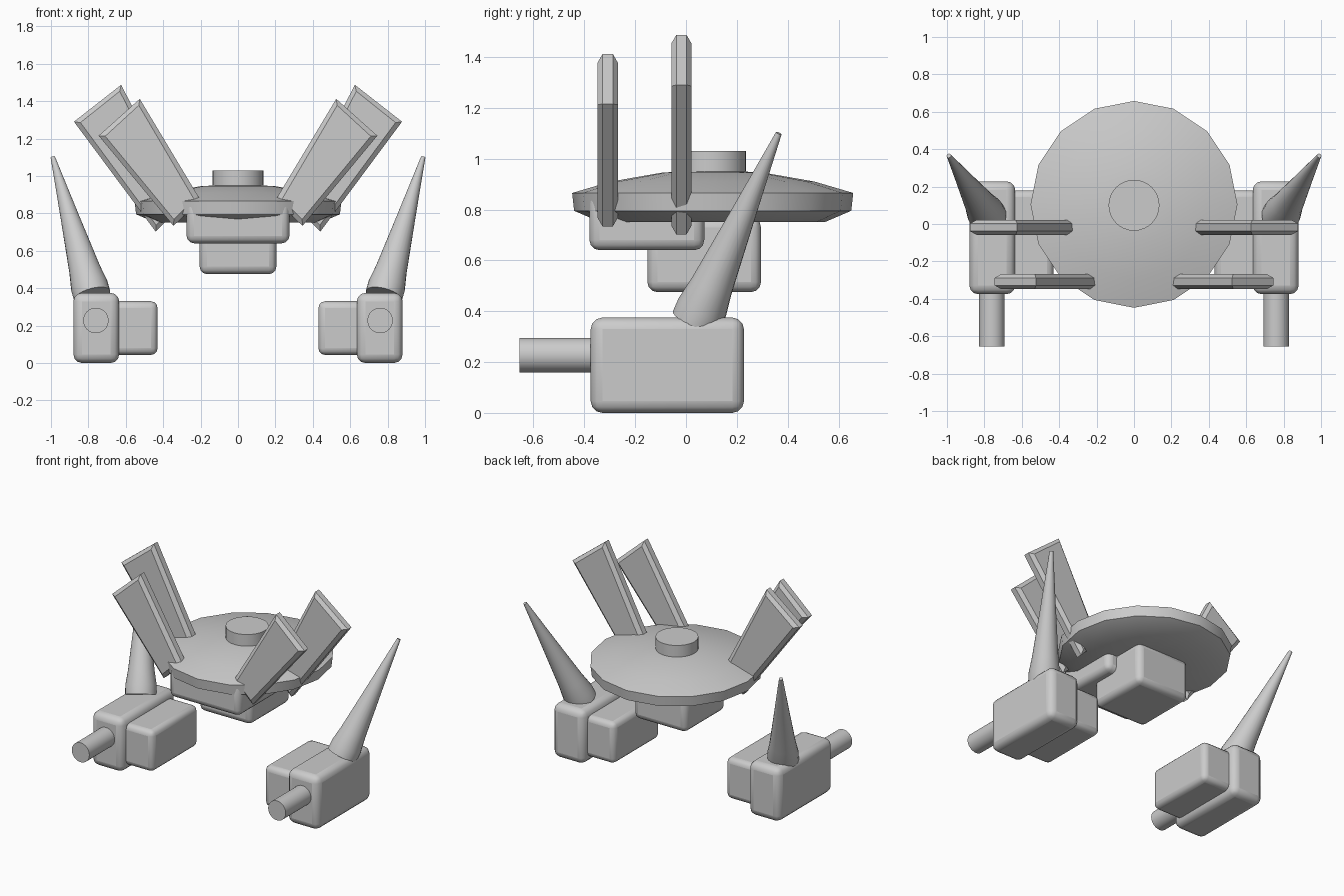
import bpy, bmesh, math
from mathutils import Vector

if "Cube" in bpy.data.objects:
    bpy.data.objects.remove(bpy.data.objects["Cube"], do_unlink=True)

grey = bpy.data.materials.new("plain_grey")
grey.use_nodes = True
grey.diffuse_color = (0.6, 0.6, 0.6, 1)
grey.node_tree.nodes["Principled BSDF"].inputs["Base Color"].default_value = (0.6, 0.6, 0.6, 1)


def finish(name, bm, mirrored=False, bevel=0, smooth=35):
    """Turn a bmesh into an object, with optional bevel and left/right mirror."""
    bmesh.ops.recalc_face_normals(bm, faces=bm.faces)
    mesh = bpy.data.meshes.new(name)
    bm.to_mesh(mesh)
    bm.free()
    mesh.materials.append(grey)
    obj = bpy.data.objects.new(name, mesh)
    bpy.context.collection.objects.link(obj)
    if bevel:
        mod = obj.modifiers.new("rounded_edges", 'BEVEL')
        mod.width, mod.segments = bevel, 3
    if mirrored:
        obj.modifiers.new("other_side", 'MIRROR')
    if smooth:
        bpy.ops.object.select_all(action='DESELECT')
        obj.select_set(True)
        bpy.context.view_layer.objects.active = obj
        bpy.ops.object.shade_smooth_by_angle(angle=math.radians(smooth))
    return obj


def box(name, low, high, bevel, mirrored=False):
    bm = bmesh.new()
    bmesh.ops.create_cube(bm, size=1)
    low, high = Vector(low), Vector(high)
    for v in bm.verts:
        v.co = (low + high) / 2 + v.co * (high - low)
    finish(name, bm, mirrored, bevel)


def lathe(name, base, axis, profile, sides, mirrored=False, smooth=35):
    """Rings of (radius, distance) around an axis from base, closed at both ends."""
    bm = bmesh.new()
    turn = Vector((0, 0, 1)).rotation_difference(Vector(axis))
    rings = []
    for r, d in profile:
        ring = []
        for i in range(sides):
            a = math.tau * i / sides
            ring.append(bm.verts.new(Vector(base) + turn @ Vector((r * math.cos(a), r * math.sin(a), d))))
        rings.append(ring)
    for a, b in zip(rings, rings[1:]):
        for i in range(sides):
            j = (i + 1) % sides
            bm.faces.new((a[i], a[j], b[j], b[i]))
    bm.faces.new(rings[0])
    bm.faces.new(rings[-1])
    finish(name, bm, mirrored, smooth=smooth)


def blade(name, outline, y):
    """Flat plate from an x/z outline, chamfered on both faces."""
    bm = bmesh.new()
    front, back = ([bm.verts.new((x, y + s * 0.02, z)) for x, z in outline] for s in (-1, 1))
    plates = [bm.faces.new(front), bm.faces.new(back[::-1])]
    for i in range(len(outline)):
        j = (i + 1) % len(outline)
        bm.faces.new((front[i], back[i], back[j], front[j]))
    bmesh.ops.recalc_face_normals(bm, faces=bm.faces)
    bmesh.ops.inset_individual(bm, faces=plates, thickness=0.035, depth=0.02)
    finish(name, bm, True, smooth=0)


# Saucer hull with its cap
lathe("saucer_hull", (0, 0.105, 0), (0, 0, 1),
      [(0.2, 0.75), (0.44, 0.75), (0.545, 0.795), (0.553, 0.865),
       (0.4, 0.91), (0.2, 0.945), (0.08, 0.952)], 16)
lathe("hull_cap", (0, 0.1, 0.9), (0, 0, 1), [(0.136, 0), (0.136, 0.13)], 32)

# Boxes under the hull
box("upper_belly_box", (-0.275, -0.38, 0.64), (0.275, 0.072, 0.87), 0.04)
box("lower_belly_box", (-0.205, -0.152, 0.475), (0.205, 0.295, 0.77), 0.04)

# Raised blades, two on each side
blade("front_blades", [(0.525, 1.412), (0.745, 1.215), (0.345, 0.733), (0.2, 0.87)], -0.308)
blade("rear_blades", [(0.625, 1.487), (0.877, 1.29), (0.44, 0.702), (0.295, 0.85)], -0.018)

# Pods with barrels and horns
box("outer_pods", (0.635, -0.375, 0), (0.88, 0.228, 0.375), 0.046, True)
box("inner_pods", (0.43, -0.33, 0.043), (0.69, 0.18, 0.33), 0.036, True)
lathe("pod_barrels", (0.76, -0.655, 0.227), (0, 1, 0), [(0.068, 0), (0.068, 0.4)], 32, True)
lathe("pod_horns", (0.78, 0.04, 0.36), (0.21, 0.325, 0.74),
      [(0.1, 0), (0.1, 0.06), (0.084, 0.16), (0.047, 0.5), (0.012, 0.835)], 24, True, 50)
